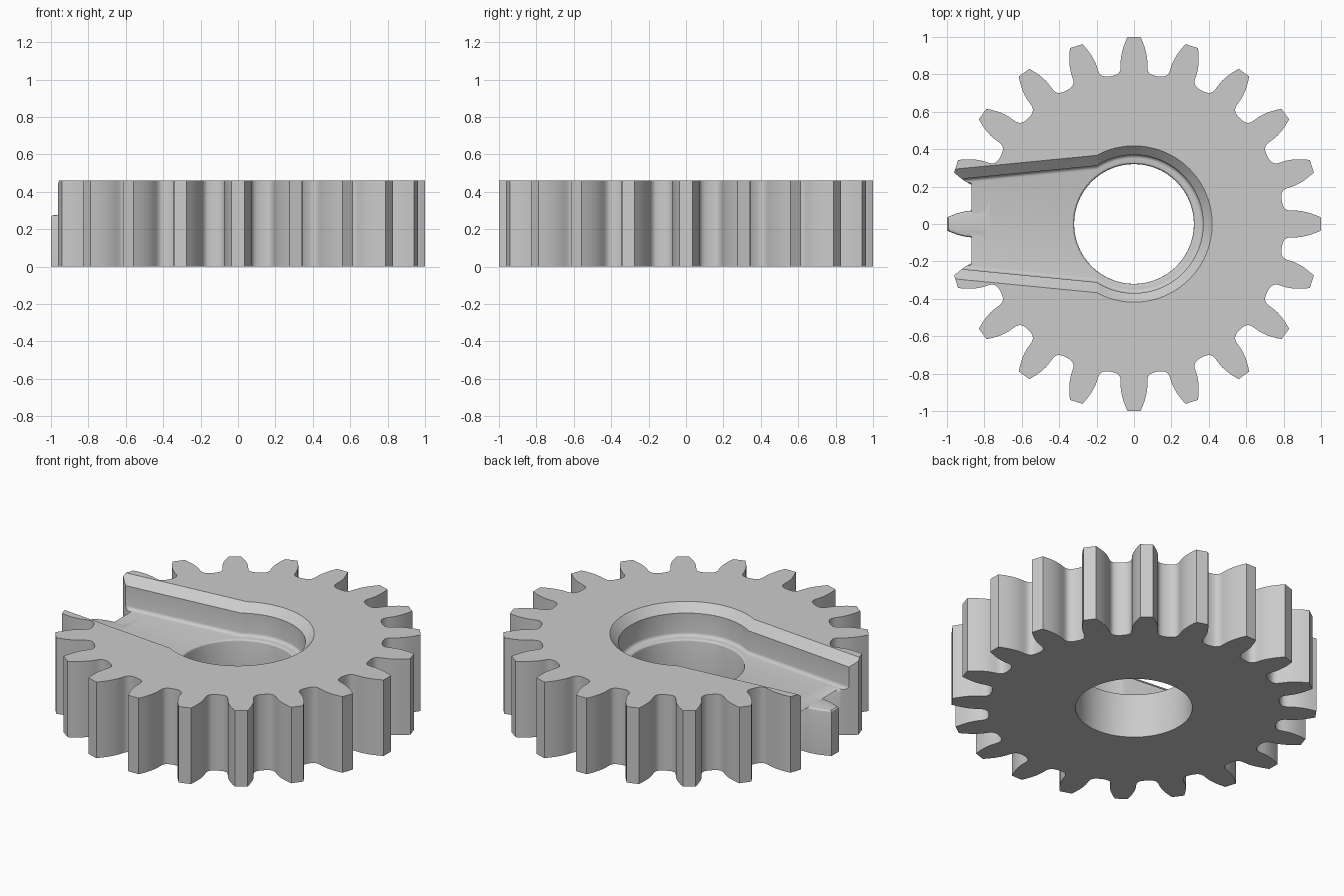
import bpy, bmesh
from math import sin, cos, pi, radians, sqrt, atan2
from mathutils import Vector, Matrix
from mathutils.geometry import interpolate_bezier

if "Cube" in bpy.data.objects:
    bpy.data.objects.remove(bpy.data.objects["Cube"], do_unlink=True)

TEETH, HEIGHT, FLOOR = 20, 0.46, 0.275
BORE, POCKET, CHAMFER, FILLET = 0.32, 0.37, 0.048, 0.02

steel = bpy.data.materials.new("steel grey")
steel.use_nodes = True
GREY = (0.6, 0.6, 0.6, 1)
steel.diffuse_color = GREY
steel.node_tree.nodes["Principled BSDF"].inputs["Base Color"].default_value = GREY


def loft(name, sections):
    """Closed solid through a stack of (z, outline) sections."""
    bm = bmesh.new()
    rings = [[bm.verts.new((p[0], p[1], z)) for p in outline] for z, outline in sections]
    for low, high in zip(rings, rings[1:]):
        for i in range(len(low)):
            bm.faces.new((low[i - 1], low[i], high[i], high[i - 1]))
    bm.faces.new(rings[0][::-1])
    bm.faces.new(rings[-1])
    bmesh.ops.recalc_face_normals(bm, faces=bm.faces)
    mesh = bpy.data.meshes.new(name)
    bm.to_mesh(mesh)
    bm.free()
    mesh.materials.append(steel)
    obj = bpy.data.objects.new(name, mesh)
    bpy.context.collection.objects.link(obj)
    return obj


def curve(points, count):
    return [p.to_2d() for p in interpolate_bezier(*[Vector((x, y, 0)) for x, y in points], count)]


def gear_outline():
    # Half a tooth: curved flank, then rounded root to the middle of the gap
    flank = curve([(0.035, 1), (0.058, 0.95), (0.074, 0.90), (0.071, 0.85)], 7)
    root = curve([(0.071, 0.85), (0.068, 0.805), (0.09, 0.796), (0.1255, 0.79)], 8)
    half = flank + root[1:]
    mirrored = [Vector((-p.x, p.y)) for p in half[-2::-1]]
    tooth = mirrored + half
    return [Matrix.Rotation(-2 * pi * k / TEETH, 2) @ p for k in range(TEETH) for p in tooth]


def circle(radius, count=96):
    return [(radius * cos(2 * pi * i / count), radius * sin(2 * pi * i / count)) for i in range(count)]


def pocket_outline(grow):
    # Round recess opening into a slightly narrowing channel towards -x
    r = POCKET + grow
    y = sqrt(r * r - 0.04)
    a = atan2(y, -0.2)
    arc = [(r * cos(a * i / 32), r * sin(a * i / 32)) for i in range(-32, 33)]
    end = y - 0.097 * 0.9
    return arc + [(-1.1, end), (-1.1, -end)]


gear = loft("gear_body", [(0, gear_outline()), (HEIGHT, gear_outline())])

# Pocket cutter: filleted floor, straight wall, chamfered rim
sections = []
for i in range(5):
    t = radians(90 * i / 4)
    sections.append((FLOOR + FILLET * (1 - cos(t)), pocket_outline(FILLET * (sin(t) - 1))))
sections += [(HEIGHT - CHAMFER, pocket_outline(0)),
             (HEIGHT, pocket_outline(CHAMFER)),
             (HEIGHT + 0.1, pocket_outline(CHAMFER))]
pocket = loft("pocket_cutter", sections)
bore = loft("bore_cutter", [(-0.1, circle(BORE)), (HEIGHT + 0.2, circle(BORE))])

for cutter in (pocket, bore):
    cutter.hide_render = True
    mod = gear.modifiers.new(cutter.name, 'BOOLEAN')
    mod.operation = 'DIFFERENCE'
    mod.solver = 'EXACT'
    mod.object = cutter
graph = bpy.context.evaluated_depsgraph_get()
cut_mesh = bpy.data.meshes.new_from_object(gear.evaluated_get(graph))
gear.modifiers.clear()
gear.data = cut_mesh
for cutter in (pocket, bore):
    bpy.data.objects.remove(cutter, do_unlink=True)

# Round over the open edges of the pocket floor
bm = bmesh.new()
bm.from_mesh(cut_mesh)
bmesh.ops.remove_doubles(bm, verts=bm.verts, dist=0.0005)
rim = [e for e in bm.edges
       if all(abs(v.co.z - FLOOR) < 0.001 for v in e.verts)
       and len(e.link_faces) == 2 and e.calc_face_angle_signed() > radians(60)]
bmesh.ops.bevel(bm, geom=rim, offset=0.015, segments=3, profile=0.5,
                affect='EDGES', clamp_overlap=False)
bm.to_mesh(cut_mesh)
bm.free()

# Smooth curves, crisp corners
bpy.ops.object.select_all(action='DESELECT')
gear.select_set(True)
bpy.context.view_layer.objects.active = gear
bpy.ops.object.shade_smooth_by_angle(angle=radians(28))
